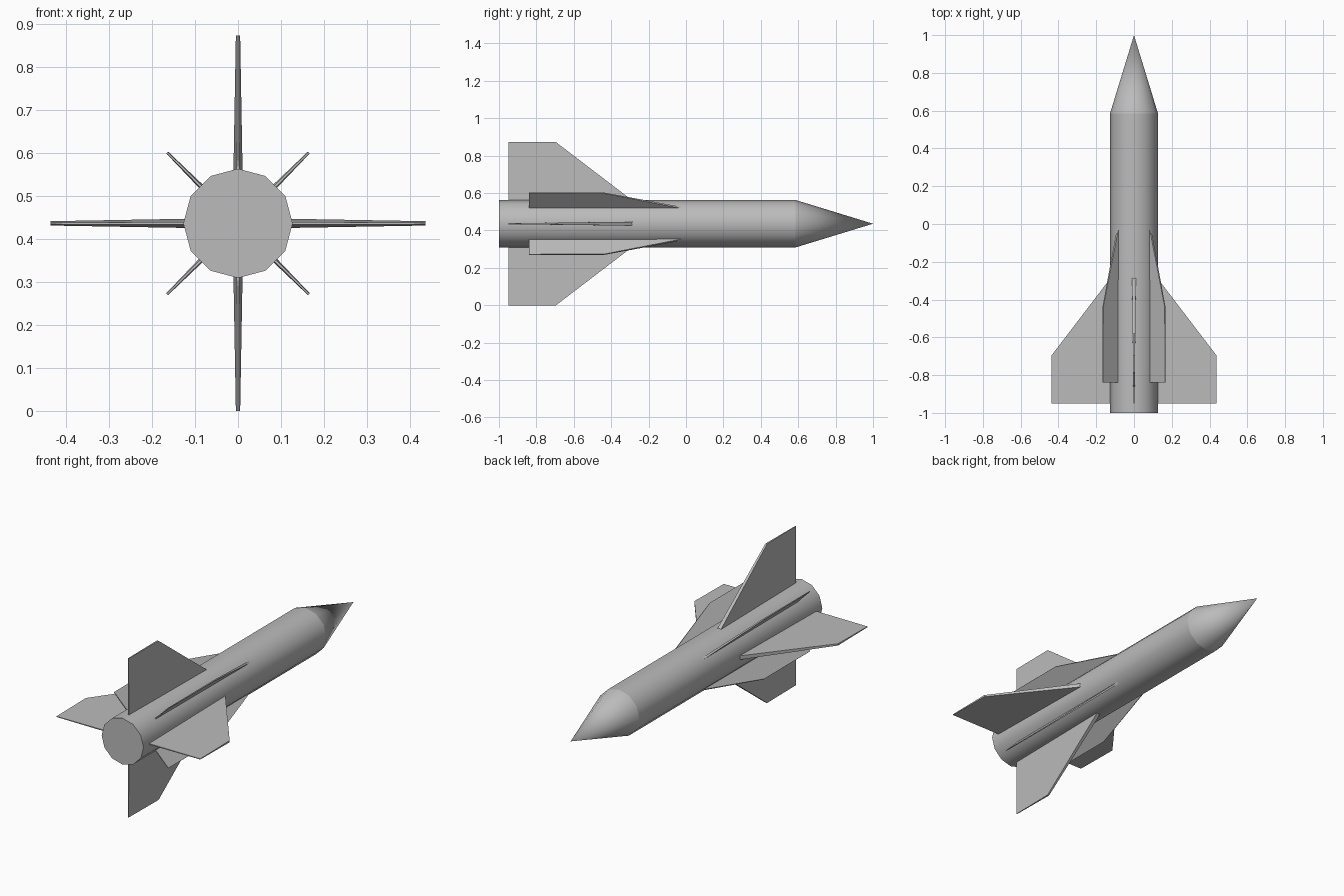
import bpy, bmesh, math
from mathutils import Matrix

if "Cube" in bpy.data.objects:
    bpy.data.objects.remove(bpy.data.objects["Cube"])

AXIS_Z = 0.436
RADIUS = 0.127
SIDES = 12
SHOULDER = 0.585

grey = bpy.data.materials.new("grey metal")
grey.use_nodes = True
colour = (0.5, 0.5, 0.5, 1)
grey.diffuse_color = colour
grey.node_tree.nodes["Principled BSDF"].inputs["Base Color"].default_value = colour


def finish(name, bm, smooth=False):
    """Turn a bmesh into a named, coloured object."""
    bmesh.ops.recalc_face_normals(bm, faces=bm.faces)
    mesh = bpy.data.meshes.new(name)
    bm.to_mesh(mesh)
    bm.free()
    mesh.materials.append(grey)
    obj = bpy.data.objects.new(name, mesh)
    bpy.context.collection.objects.link(obj)
    obj.location.z = AXIS_Z
    if smooth:
        bpy.ops.object.select_all(action='DESELECT')
        obj.select_set(True)
        bpy.context.view_layer.objects.active = obj
        bpy.ops.object.shade_smooth_by_angle(angle=math.radians(40))
    return obj


def ring(bm, y):
    """Ring of vertices around the long axis, one pointing straight up."""
    steps = [math.tau * i / SIDES for i in range(SIDES)]
    return [bm.verts.new((RADIUS * math.sin(a), y, RADIUS * math.cos(a))) for a in steps]


# Cylindrical body with a closed tail
bm = bmesh.new()
tail, front = ring(bm, -1), ring(bm, SHOULDER)
bm.faces.new(tail)
for i in range(SIDES):
    j = (i + 1) % SIDES
    bm.faces.new((tail[i], tail[j], front[j], front[i]))
finish("body_tube", bm, smooth=True)

# Pointed nose
bm = bmesh.new()
base = ring(bm, SHOULDER)
tip = bm.verts.new((0, 1, 0))
for i in range(SIDES):
    bm.faces.new((base[i], base[(i + 1) % SIDES], tip))
finish("nose_cone", bm, smooth=True)


def fin(name, outline, angle):
    """Tapered fin; outline holds (y, distance from axis, half thickness)."""
    bm = bmesh.new()
    sides = [[bm.verts.new((s * t, y, r)) for y, r, t in outline] for s in (-1, 1)]
    n = len(outline)
    for side in sides:
        bm.faces.new(side)
    for i in range(n):
        j = (i + 1) % n
        bm.faces.new((sides[0][i], sides[0][j], sides[1][j], sides[1][i]))
    bmesh.ops.transform(bm, matrix=Matrix.Rotation(angle, 4, 'Y'), verts=bm.verts)
    finish(name, bm)


# Rear fins, and slimmer strakes between them
fin_outline = [(-0.95, 0.10, 0.003), (-0.95, 0.436, 0.002),
               (-0.695, 0.436, 0.005), (-0.255, 0.10, 0.011)]
strake_outline = [(-0.84, 0.11, 0.003), (-0.84, 0.233, 0.002),
                  (-0.44, 0.233, 0.003), (0.02, 0.11, 0.006)]
places = ["top", "left", "bottom", "right"]
corners = ["upper_left", "lower_left", "lower_right", "upper_right"]
for k in range(4):
    fin(places[k] + "_fin", fin_outline, k * math.pi / 2)
    fin(corners[k] + "_strake", strake_outline, (k + 0.5) * math.pi / 2)
